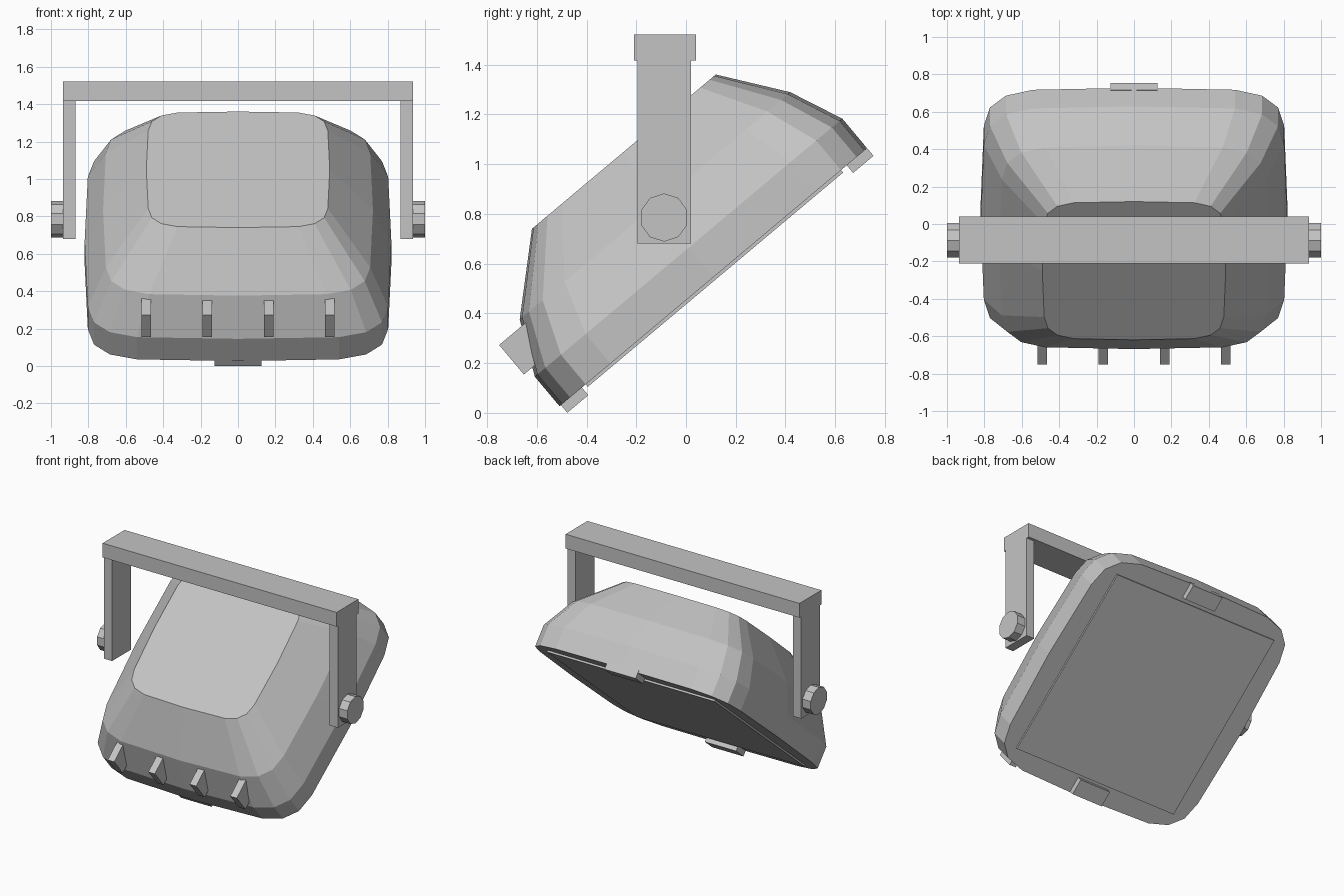
import bpy, bmesh, math
from mathutils import Matrix

if "Cube" in bpy.data.objects:
    bpy.data.objects.remove(bpy.data.objects["Cube"])

grey = bpy.data.materials.new("mid_grey")
grey.diffuse_color = (0.55, 0.55, 0.55, 1)
grey.use_nodes = True
grey.node_tree.nodes["Principled BSDF"].inputs["Base Color"].default_value = grey.diffuse_color

# Tilted frame of the lamp head: local z points out of the back of the housing
TILT = Matrix.Translation((0, 0.11, 0.545)) @ Matrix.Rotation(math.radians(40), 4, 'X')


def finish(name, bm, matrix=Matrix()):
    bmesh.ops.recalc_face_normals(bm, faces=bm.faces)
    mesh = bpy.data.meshes.new(name)
    bm.to_mesh(mesh)
    bm.free()
    mesh.materials.append(grey)
    obj = bpy.data.objects.new(name, mesh)
    obj.matrix_world = matrix
    bpy.context.collection.objects.link(obj)
    return obj


def box(name, x, y, z, matrix=Matrix()):
    """Box from (min, max) ranges on each axis."""
    bm = bmesh.new()
    bmesh.ops.create_cube(bm, size=1)
    for v in bm.verts:
        v.co = [r[0] if c < 0 else r[1] for c, r in zip(v.co, (x, y, z))]
    return finish(name, bm, matrix)


# Housing: one rounded-square outline, scaled and lofted from lens side to back
quarter = [(0.82, 0), (0.803, 0.54), (0.77, 0.67), (0.685, 0.752), (0.54, 0.793), (0, 0.807)]
outline = (quarter + [(-x, y) for x, y in quarter[-2::-1]]
           + [(-x, -y) for x, y in quarter[1:]] + [(x, -y) for x, y in quarter[-2:0:-1]])
bm = bmesh.new()
rings = []
for depth, scale, shift in ((0, 1, 0), (0.155, 1, 0), (0.371, 0.88, 0.005), (0.618, 0.598, 0.049)):
    rings.append([bm.verts.new((x * scale, y * scale + shift, depth)) for x, y in outline])
count = len(outline)
for low, high in zip(rings, rings[1:]):
    for i in range(count):
        j = (i + 1) % count
        bm.faces.new((low[i], low[j], high[j], high[i]))
bm.faces.new(rings[0][::-1])
bm.faces.new(rings[-1])
finish("housing", bm, TILT)

# Lens plate and the two clips that hold it
box("lens", (-0.67, 0.67), (-0.67, 0.67), (-0.013, 0.02), TILT)
box("upper_clip", (-0.125, 0.125), (0.70, 0.807), (-0.04, 0.02), TILT)
box("lower_clip", (-0.125, 0.125), (-0.80, -0.69), (-0.04, 0.02), TILT)

# Cooling fins along the lower edge
for i, x in enumerate((-0.49, -0.165, 0.165, 0.49)):
    box(f"fin_{i + 1}", (x - 0.026, x + 0.026), (-0.835, -0.69), (0.19, 0.345), TILT)

# Mounting bracket: crossbar, legs and pivot knobs
box("bracket_bar", (-0.935, 0.935), (-0.21, 0.04), (1.417, 1.52))
for side, label in ((-1, "left"), (1, "right")):
    box(f"bracket_leg_{label}", sorted((side * 0.87, side * 0.935)), (-0.195, 0.02), (0.68, 1.417))
    bm = bmesh.new()
    bmesh.ops.create_cone(bm, cap_ends=True, segments=10, radius1=0.097, radius2=0.097, depth=0.065)
    turn = Matrix.Rotation(math.radians(90), 4, 'Y') @ Matrix.Rotation(math.radians(90), 4, 'Z')
    # A decagon with flat top and bottom
    finish(f"pivot_knob_{label}", bm, Matrix.Translation((side * 0.9675, -0.088, 0.785)) @ turn)
